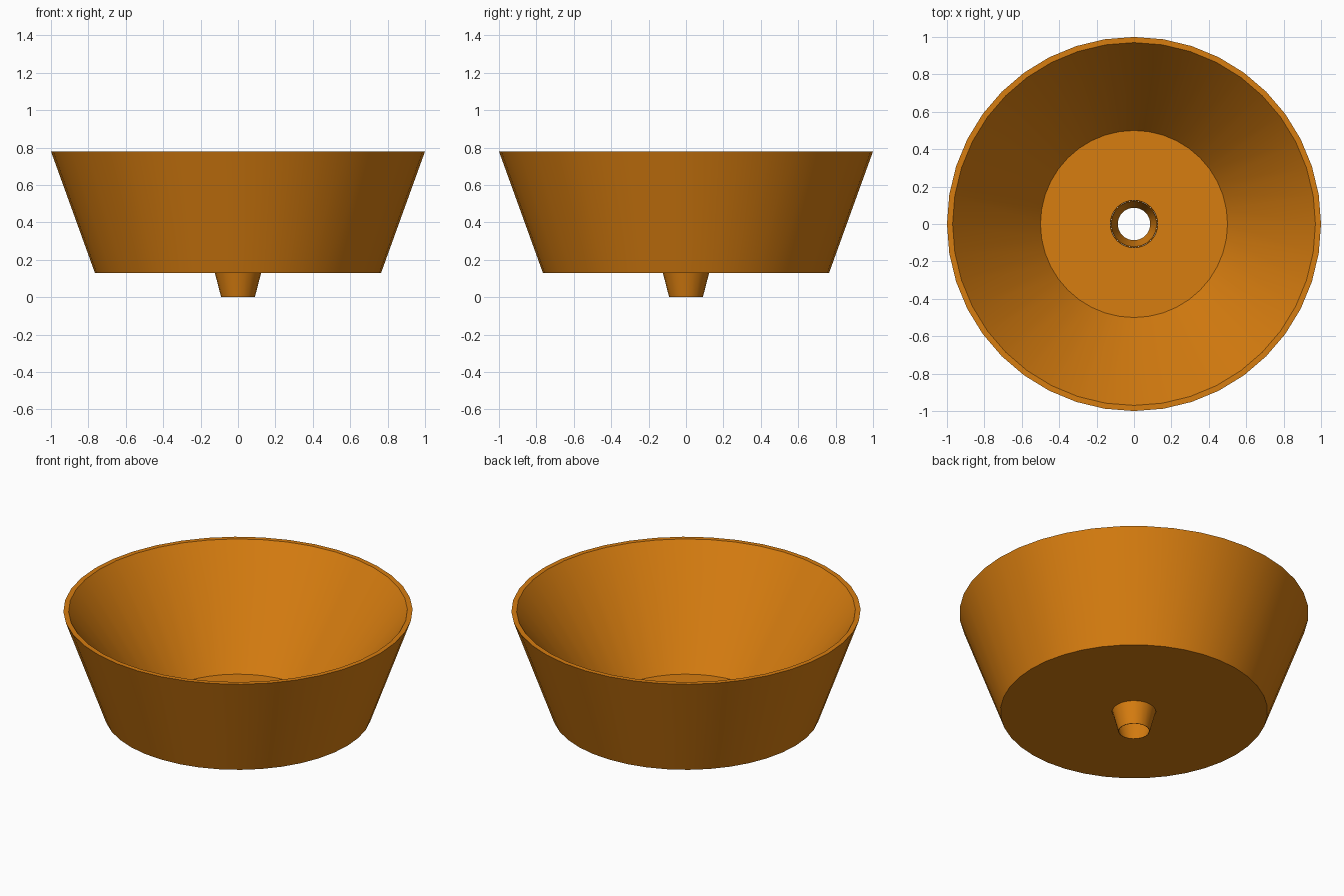
import bpy, bmesh, math

if "Cube" in bpy.data.objects:
    bpy.data.objects.remove(bpy.data.objects["Cube"])

orange = bpy.data.materials.new("orange glaze")
orange.diffuse_color = (0.68, 0.205, 0.005, 1)
orange.use_nodes = True
orange.node_tree.nodes["Principled BSDF"].inputs["Base Color"].default_value = orange.diffuse_color


def lathe(name, profile, sides, closed):
    """Revolve (radius, z) points around the z axis."""
    bm = bmesh.new()
    rings = [[bm.verts.new((r * math.cos(2 * math.pi * i / sides),
                            r * math.sin(2 * math.pi * i / sides), z))
              for i in range(sides)] for r, z in profile]
    pairs = list(zip(rings, rings[1:]))
    if closed:
        pairs.append((rings[-1], rings[0]))
    for a, b in pairs:
        for i in range(sides):
            j = (i + 1) % sides
            bm.faces.new((a[i], a[j], b[j], b[i]))
    bmesh.ops.recalc_face_normals(bm, faces=bm.faces)
    mesh = bpy.data.meshes.new(name)
    bm.to_mesh(mesh)
    bm.free()
    obj = bpy.data.objects.new(name, mesh)
    bpy.context.collection.objects.link(obj)
    mesh.materials.append(orange)
    bpy.context.view_layer.objects.active = obj
    obj.select_set(True)
    bpy.ops.object.shade_smooth_by_angle(angle=math.radians(30))
    obj.select_set(False)
    return obj


# Basin: underside, outer wall, flat rim, sloped inner wall, floor, drain hole
lathe("basin", [(0.125, 0.13), (0.765, 0.13), (1.0, 0.78), (0.97, 0.78),
                (0.5, 0.145), (0.127, 0.145)], 40, True)

# Drain spout: thin tapered tube open at both ends
lathe("drain_spout", [(0.125, 0.135), (0.09, 0.0), (0.087, 0.0), (0.122, 0.135)],
      20, True)
